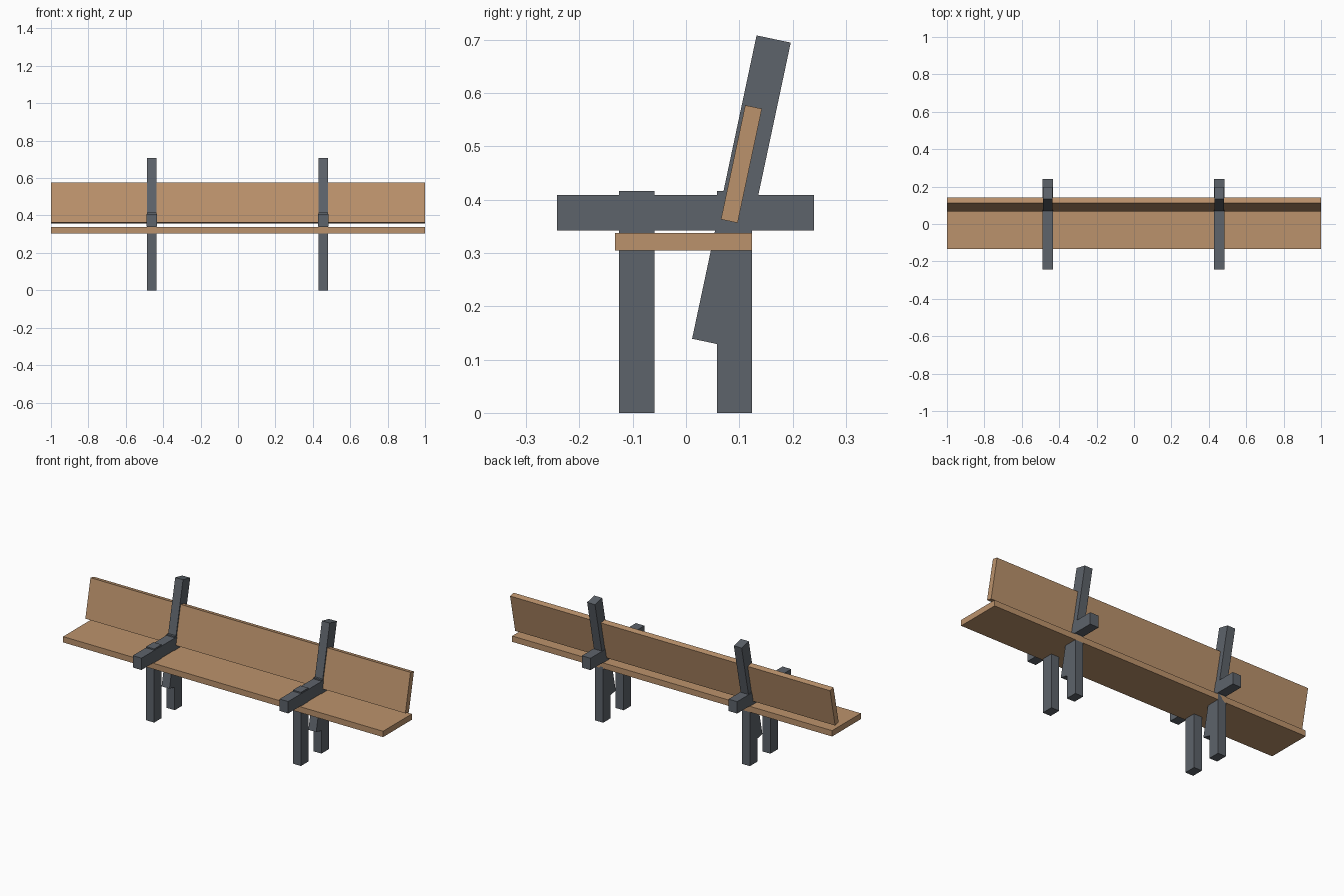
import bpy
from math import radians

if "Cube" in bpy.data.objects:
    bpy.data.objects.remove(bpy.data.objects["Cube"])


def material(name, color):
    m = bpy.data.materials.new(name)
    m.diffuse_color = color
    m.use_nodes = True
    m.node_tree.nodes["Principled BSDF"].inputs["Base Color"].default_value = m.diffuse_color
    return m


wood = material("wood", (0.50, 0.29, 0.15, 1))
iron = material("iron", (0.11, 0.125, 0.145, 1))


def box(name, center, size, mat, tilt=0.0):
    """Box of given size, leaning back by tilt degrees about x."""
    bpy.ops.mesh.primitive_cube_add(size=1, location=center,
                                    rotation=(radians(-tilt), 0, 0))
    o = bpy.context.object
    o.name = name
    o.scale = size
    o.data.materials.append(mat)
    return o


TILT = 12

# Long wooden boards
box("seat", (0, -0.0045, 0.3215), (2.0, 0.257, 0.033), wood)
box("backrest", (0, 0.104, 0.467), (2.0, 0.032, 0.219), wood, TILT)

# Two support frames
for side, x in (("left", -0.461), ("right", 0.456)):
    box(f"{side}_front_leg", (x, -0.0925, 0.208), (0.05, 0.066, 0.416), iron)
    box(f"{side}_rear_leg", (x, 0.091, 0.208), (0.05, 0.066, 0.416), iron)
    box(f"{side}_armrest", (x, -0.001, 0.3755), (0.054, 0.482, 0.067), iron)
    box(f"{side}_back_post", (x, 0.104, 0.417), (0.049, 0.0655, 0.582), iron, TILT)
